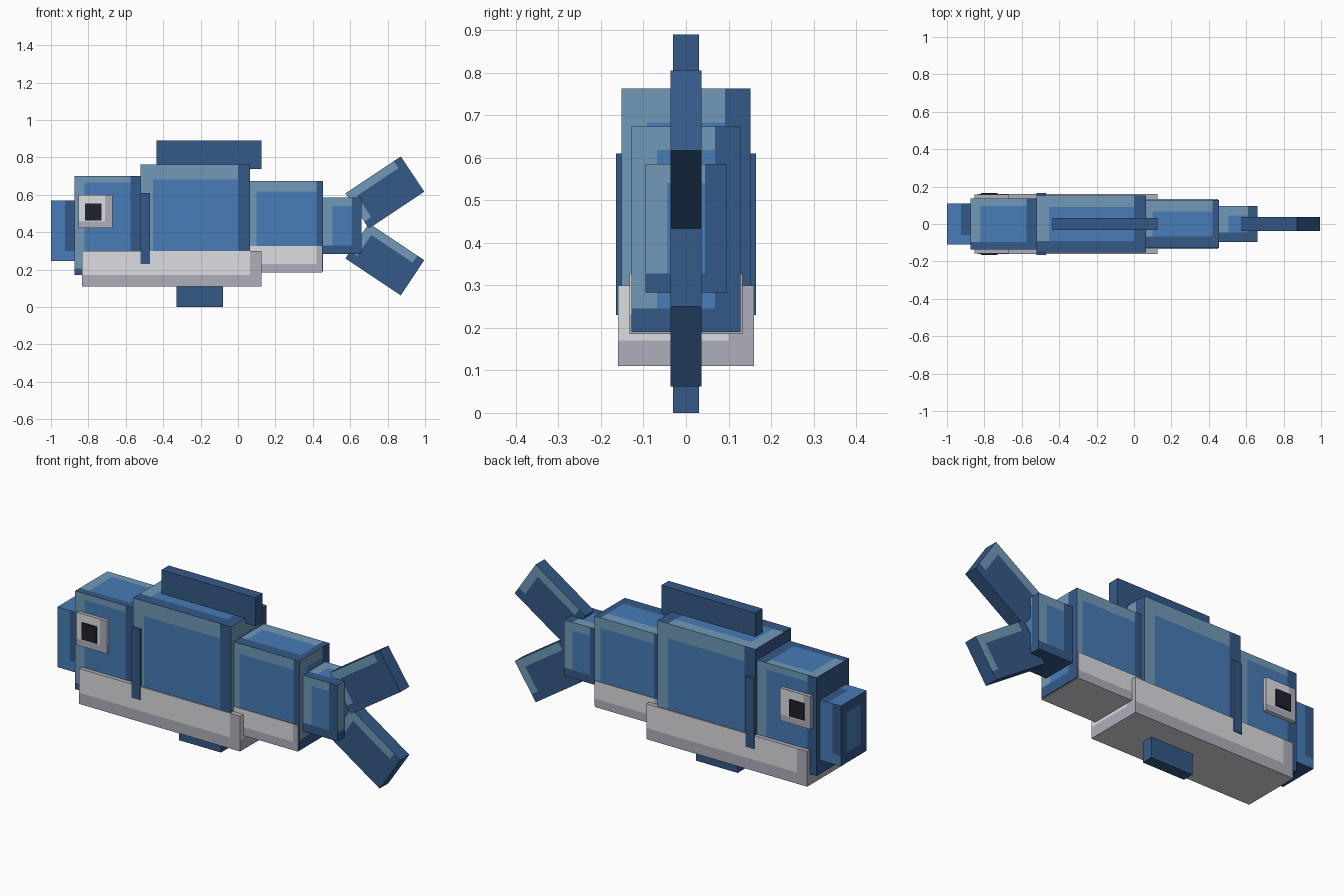
import bpy, bmesh, math
from mathutils import Vector, Matrix

cube = bpy.data.objects.get("Cube")
if cube:
    bpy.data.objects.remove(cube, do_unlink=True)


# Flat materials
def linear(c):
    c /= 255
    return c / 12.92 if c <= 0.04045 else ((c + 0.055) / 1.055) ** 2.4


def material(name, *rgb):
    mat = bpy.data.materials.new(name)
    color = [linear(c) for c in rgb] + [1]
    mat.diffuse_color = color
    mat.use_nodes = True
    mat.node_tree.nodes["Principled BSDF"].inputs["Base Color"].default_value = color
    return mat


MATS = {
    "L": material("pale blue", 114, 154, 184),
    "M": material("mid blue", 71, 124, 183),
    "D": material("dark blue", 53, 89, 136),
    "W": material("light grey", 220, 221, 225),
    "G": material("warm grey", 175, 175, 187),
    "B": material("black", 32, 33, 46),
}
KEYS = list(MATS)

UP, BACK = Vector((0, 0, 1)), Vector((0, 1, 0))


def face_kind(n):
    if abs(n.z) > 0.5:
        return "top" if n.z > 0 else "bottom"
    if abs(n.y) > 0.5:
        return "side"
    return "tail_end" if n.x > 0 else "head_end"


def extent(size, direction):
    return sum(abs(a * b) for a, b in zip(size, direction))


def box(name, lo, hi, scheme, rim=None, tilt=0):
    """Box whose faces have coloured rims, with a rim width per axis; a scheme
    entry is one colour key or five: centre, upper, left, right, lower rim."""
    lo, hi = Vector(lo), Vector(hi)
    half = (hi - lo) / 2
    bm = bmesh.new()
    bmesh.ops.create_cube(bm, size=2, matrix=Matrix.Diagonal((*half, 1)))
    if rim:
        for axis in range(3):
            for sign in (-1, 1):
                normal = Vector([float(axis == i) for i in range(3)])
                bmesh.ops.bisect_plane(
                    bm, geom=bm.verts[:] + bm.edges[:] + bm.faces[:],
                    plane_co=normal * sign * (half[axis] - rim[axis]), plane_no=normal)
    bm.normal_update()
    for f in bm.faces:
        kind = face_kind(f.normal)
        keys = scheme.get(kind, scheme["base"])
        key = keys[0]
        if len(keys) > 1:
            up = BACK if kind in ("top", "bottom") else UP
            right = up.cross(f.normal)
            c = f.calc_center_median()
            u, v = c.dot(right), c.dot(up)
            inner_u = extent(half, right) - extent(rim, right)
            inner_v = extent(half, up) - extent(rim, up)
            if v < -inner_v:
                key = keys[4]
            elif u > inner_u:
                key = keys[3]
            elif v > inner_v:
                key = keys[1]
            elif u < -inner_u:
                key = keys[2]
        f.material_index = KEYS.index(key)
    mesh = bpy.data.meshes.new(name)
    bm.to_mesh(mesh)
    bm.free()
    for mat in MATS.values():
        mesh.materials.append(mat)
    obj = bpy.data.objects.new(name, mesh)
    obj.location = (lo + hi) / 2
    obj.rotation_euler.y = math.radians(tilt)
    bpy.context.collection.objects.link(obj)


# Colour schemes
SKIN = {"base": "D", "side": "MLLDD", "top": "MLLDD", "tail_end": "MLLDD"}
SNOUT = {"base": "D", "side": "MMMDM", "top": "MMMDM", "head_end": "MDDDD"}
FIN = {"base": "D"}
TAIL_FIN = {"base": "D", "side": "DLLDD"}
BELLY = {"base": "G", "side": "WWWGG", "tail_end": "WWWGG", "bottom": "W"}
PUPIL = {"base": "B"}

# Main body blocks
box("snout", (-1, -0.11, 0.245), (-0.875, 0.11, 0.57), SNOUT, (0.05, 0.05, 0.055))
box("head", (-0.875, -0.137, 0.17), (-0.52, 0.137, 0.70), SKIN, (0.055, 0.04, 0.035))
box("body", (-0.52, -0.152, 0.13), (0.065, 0.152, 0.763), SKIN, (0.065, 0.06, 0.08))
box("rear_body", (0.065, -0.128, 0.19), (0.455, 0.128, 0.673), SKIN, (0.035, 0.06, 0.055))
box("tail_base", (0.455, -0.095, 0.283), (0.66, 0.095, 0.585), SKIN, (0.05, 0.05, 0.045))

# Pale underside
box("belly", (-0.835, -0.16, 0.11), (0.125, 0.16, 0.30), BELLY, (0.06, 0.06, 0.06))
box("rear_belly", (0.065, -0.133, 0.186), (0.45, 0.133, 0.327), BELLY, (0.03, 0.03, 0.045))

# Fins
box("dorsal_fin", (-0.435, -0.031, 0.737), (0.125, 0.031, 0.89), FIN)
box("lower_fin", (-0.33, -0.031, 0), (-0.08, 0.031, 0.13), FIN)
box("side_fins", (-0.52, -0.165, 0.23), (-0.47, 0.165, 0.61), FIN)
for name, z, tilt in (("upper_tail_fin", 0.612, -33.7), ("lower_tail_fin", 0.255, 33.7)):
    box(name, (0.607, -0.037, z - 0.113), (0.963, 0.037, z + 0.113), TAIL_FIN,
        (0.045, 0.02, 0.045), tilt)

# Eyes on both sides
for side, s in (("right", -1), ("left", 1)):
    y = sorted((s * 0.13, s * 0.157))
    box(side + "_eye", (-0.852, y[0], 0.422), (-0.672, y[1], 0.598), BELLY,
        (0.04, 0.01, 0.035))
    y = sorted((s * 0.15, s * 0.165))
    box(side + "_pupil", (-0.818, y[0], 0.464), (-0.73, y[1], 0.553), PUPIL)
